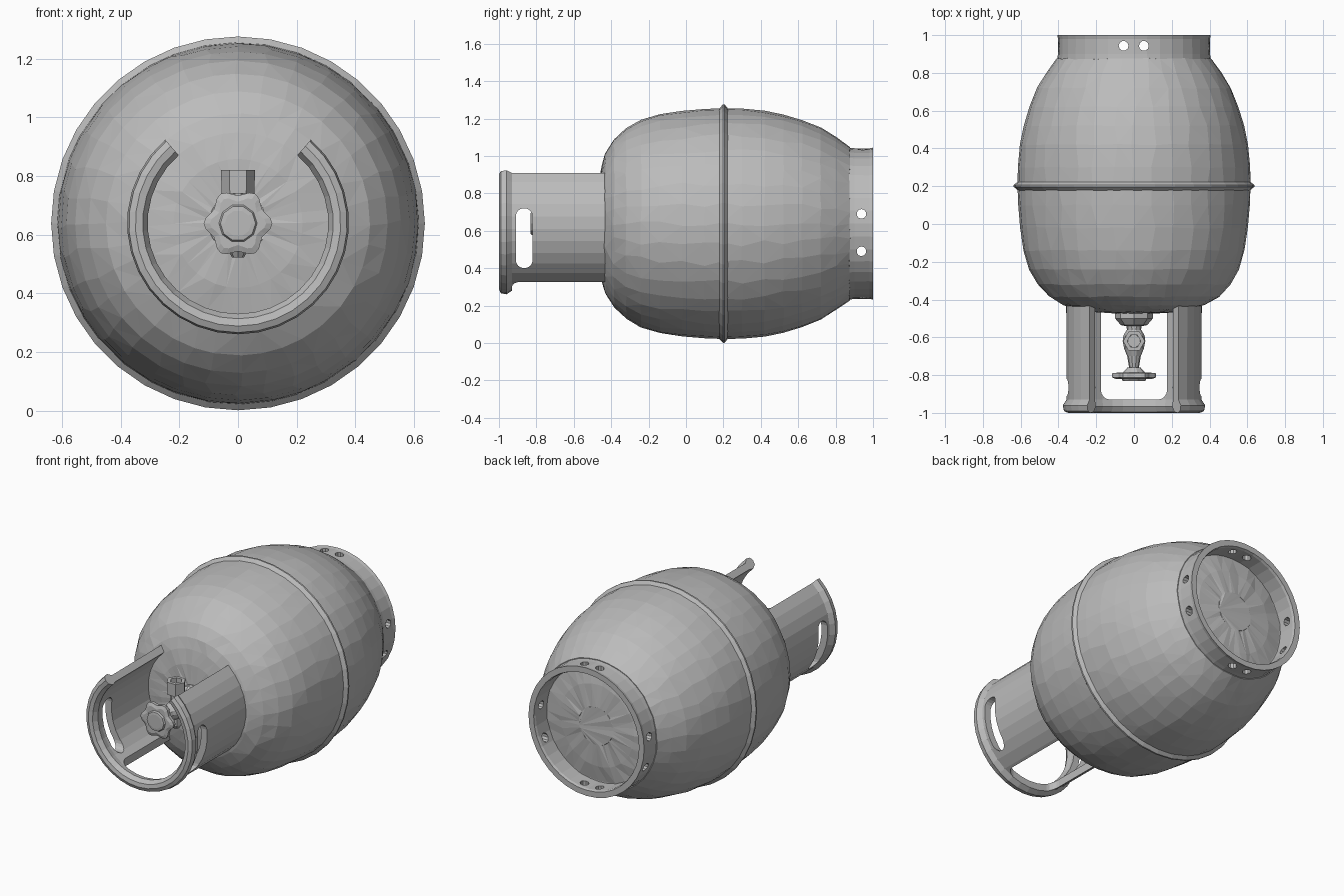
import bpy, bmesh, math, random
from mathutils import Matrix, Vector

random.seed(4)
default = bpy.data.objects.get("Cube")
if default:
    bpy.data.objects.remove(default, do_unlink=True)

AXIS_Z = 0.638

steel = bpy.data.materials.new("grey_steel")
steel.use_nodes = True
GREY = (0.5, 0.5, 0.5, 1)
steel.diffuse_color = GREY
bsdf = next(n for n in steel.node_tree.nodes if n.type == 'BSDF_PRINCIPLED')
bsdf.inputs["Base Color"].default_value = GREY

# Local z becomes the long axis of the bottle
ALONG = Matrix.Translation((0, 0, AXIS_Z)) @ Matrix.Rotation(-math.pi / 2, 4, 'X')


def upright(y):
    return Matrix.Translation((0, y, 0))


def finish(name, bm, matrix=Matrix()):
    bmesh.ops.recalc_face_normals(bm, faces=bm.faces)
    bm.transform(matrix)
    mesh = bpy.data.meshes.new(name)
    bm.to_mesh(mesh)
    bm.free()
    mesh.materials.append(steel)
    obj = bpy.data.objects.new(name, mesh)
    bpy.context.collection.objects.link(obj)
    return obj


def lathe(name, profile, sides, matrix=ALONG, loop=False, start=0, sweep=360,
          jitter=0, wave=0, lobes=6):
    """Turn (radius, height) points; loop closes the section, else the ends are capped."""
    bm = bmesh.new()
    full = sweep == 360
    rings = []
    for i in range(sides if full else sides + 1):
        base = math.radians(start + sweep * i / sides)
        ring = []
        for r, h in profile:
            a = base + random.uniform(-jitter, jitter)
            rr = r + wave * math.cos(lobes * base)
            ring.append(bm.verts.new((rr * math.cos(a), rr * math.sin(a),
                                      h + random.uniform(-jitter, jitter) * 0.12)))
        rings.append(ring)
    n = len(profile)
    for i in range(sides):
        a, b = rings[i], rings[(i + 1) % len(rings)]
        for j in range(n if loop else n - 1):
            k = (j + 1) % n
            bm.faces.new((a[j], b[j], b[k], a[k]))
    if not loop:
        for j in (0, n - 1):
            bm.faces.new([ring[j] for ring in rings])
    elif not full:
        bm.faces.new(rings[0])
        bm.faces.new(rings[-1])
    if jitter:
        bmesh.ops.triangulate(bm, faces=bm.faces, quad_method='SHORT_EDGE')
    return finish(name, bm, matrix)


def rounded_box(name, centre, size, axis, radius):
    """Box whose edges along one axis are rounded."""
    bm = bmesh.new()
    bmesh.ops.create_cube(bm, size=1)
    bm.transform(Matrix.Diagonal((*size, 1)))
    edges = [e for e in bm.edges
             if abs((e.verts[0].co - e.verts[1].co)[axis]) > size[axis] / 2]
    bmesh.ops.bevel(bm, geom=edges, offset=radius, segments=4, profile=0.5, affect='EDGES')
    return finish(name, bm, Matrix.Translation(centre))


def cut(target, cutters):
    for cutter in cutters:
        mod = target.modifiers.new("cut", 'BOOLEAN')
        mod.operation = 'DIFFERENCE'
        mod.object = cutter
        cutter.hide_render = True
        bpy.context.view_layer.objects.active = target
        bpy.ops.object.modifier_apply(modifier=mod.name)
        bpy.data.objects.remove(cutter, do_unlink=True)


# Tank with its domed ends
lathe("tank", [
    (0.10, -0.472), (0.22, -0.465), (0.31, -0.45), (0.375, -0.43), (0.45, -0.385),
    (0.51, -0.32), (0.555, -0.24), (0.585, -0.14), (0.603, -0.02), (0.613, 0.10),
    (0.617, 0.20), (0.615, 0.30), (0.604, 0.42), (0.583, 0.52), (0.553, 0.62),
    (0.513, 0.72), (0.463, 0.80), (0.41, 0.875), (0.36, 0.875), (0.26, 0.892),
    (0.12, 0.902)], 36, jitter=0.03)

# Weld seam around the middle
lathe("weld_seam", [(0.605, 0.17), (0.618, 0.18), (0.637, 0.197), (0.637, 0.207),
                    (0.618, 0.222), (0.605, 0.23)], 36, loop=True)

# Foot ring with pairs of drain holes
foot = lathe("foot_ring", [(0.365, 0.85), (0.408, 0.85), (0.403, 0.90), (0.402, 0.98),
                           (0.406, 1.0), (0.37, 1.0), (0.365, 0.985)], 36, loop=True)
holes = []
drill = [(0.026, -0.6), (0.026, 0.6)]
for x in (-0.055, 0.052):
    holes.append(lathe("drill", drill, 10, Matrix.Translation((x, 0.943, AXIS_Z))))
for z in (0.49, 0.69):
    holes.append(lathe("drill", drill, 10, Matrix.Translation((0, 0.938, z))
                       @ Matrix.Rotation(math.pi / 2, 4, 'Y')))
cut(foot, holes)

# Guard collar, open at the top, with side grips and a window underneath
collar = lathe("guard_collar", [
    (0.315, -0.41), (0.36, -0.41), (0.358, -0.93), (0.378, -0.96), (0.372, -0.99),
    (0.35, -1.0), (0.325, -0.995), (0.308, -0.965), (0.315, -0.93)],
    26, loop=True, start=-49, sweep=278)
cut(collar, [
    rounded_box("grip_slot", (0, -0.865, 0.56), (1.2, 0.09, 0.32), 0, 0.043),
    rounded_box("lower_window", (0, -0.65, 0.28), (0.35, 0.56, 0.4), 2, 0.05)])

# Valve body on its boss
lathe("valve_boss", [(0.10, -0.46), (0.10, -0.50), (0.07, -0.535), (0.045, -0.54)], 8)
lathe("valve_body", [(0.04, -0.53), (0.038, -0.56), (0.056, -0.59), (0.06, -0.62),
                     (0.052, -0.66), (0.036, -0.70), (0.026, -0.76), (0.03, -0.79)], 10)

# Hand wheel with a wavy rim and a raised hub
lathe("hand_wheel", [(0.06, -0.785), (0.104, -0.79), (0.106, -0.812), (0.085, -0.82)],
      36, wave=0.011)
lathe("wheel_back", [(0.035, -0.76), (0.06, -0.788)], 10)
lathe("wheel_hub", [(0.068, -0.815), (0.06, -0.83), (0.045, -0.832)], 10)

# Outlet pointing up with a hollow hexagonal nut
lathe("outlet_pipe", [(0.034, 0.64), (0.034, 0.755)], 10, upright(-0.62))
lathe("outlet_nut", [(0.036, 0.74), (0.056, 0.74), (0.058, 0.82), (0.036, 0.82)],
      6, upright(-0.62), loop=True)

# Relief plug pointing down
lathe("relief_plug", [(0.034, 0.62), (0.034, 0.545), (0.02, 0.522)], 8, upright(-0.62))
